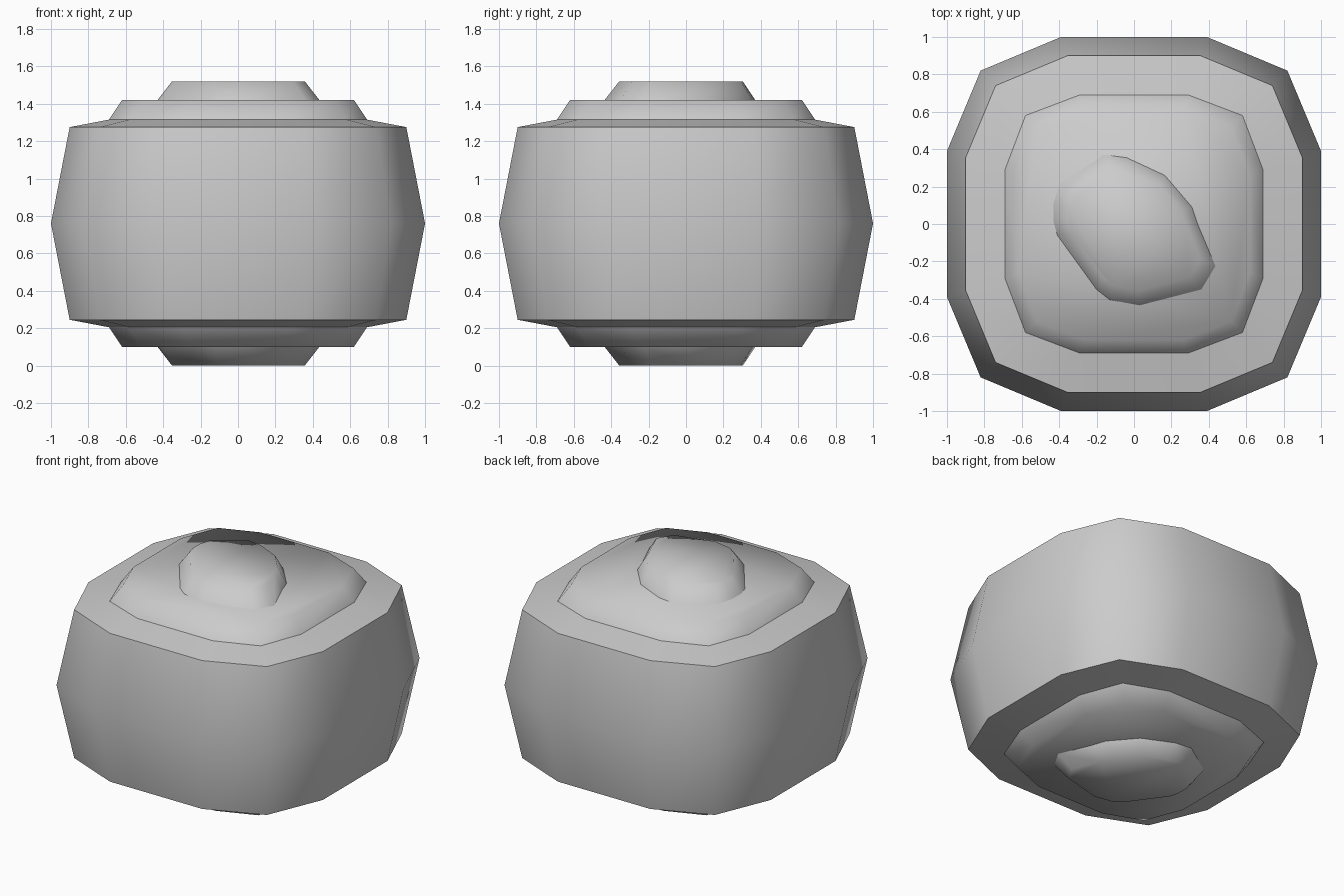
import bpy, bmesh, math

if "Cube" in bpy.data.objects:
    bpy.data.objects.remove(bpy.data.objects["Cube"])

MID = 0.76  # mirror height of the whole model


def rounded_square(a, b, c):
    """12-sided outline: half width a, flat half length b, corner point c."""
    quarter = [(a, -b), (a, b), (c, c)]
    pts = []
    for k in range(4):
        for x, y in quarter:
            for _ in range(k):
                x, y = -y, x
            pts.append((x, y))
    return pts


def loft(name, rings, cap, angle):
    """Join (outline, z) rings with quads, optionally closing the last one."""
    bm = bmesh.new()
    loops = [[bm.verts.new((x, y, z)) for x, y in pts] for pts, z in rings]
    for lo, hi in zip(loops, loops[1:]):
        n = len(lo)
        for i in range(n):
            j = (i + 1) % n
            bm.faces.new((lo[i], lo[j], hi[j], hi[i]))
    if cap:
        bm.faces.new(loops[-1])
    if rings[-1][1] < rings[0][1]:
        bmesh.ops.reverse_faces(bm, faces=bm.faces[:])
    mesh = bpy.data.meshes.new(name)
    bm.to_mesh(mesh)
    bm.free()
    obj = bpy.data.objects.new(name, mesh)
    bpy.context.collection.objects.link(obj)
    bpy.ops.object.select_all(action='DESELECT')
    obj.select_set(True)
    bpy.context.view_layer.objects.active = obj
    bpy.ops.object.shade_smooth_by_angle(angle=math.radians(angle))


# Outlines
belly = rounded_square(1.0, 0.39, 0.82)
rim = rounded_square(0.90, 0.355, 0.74)
step_base = rounded_square(0.69, 0.29, 0.58)
step_top = rounded_square(0.62, 0.26, 0.52)
knob_base = [(-0.43, 0.01), (-0.41, -0.06), (-0.20, -0.35), (-0.13, -0.405),
             (0.03, -0.435), (0.36, -0.35), (0.435, -0.225), (0.34, 0.0),
             (0.31, 0.09), (0.165, 0.26), (-0.04, 0.355), (-0.16, 0.37),
             (-0.40, 0.21), (-0.43, 0.11)]
knob_top = [(x * 0.82, y * 0.82) for x, y in knob_base]

# Main body with shallow sloping shoulders
loft("body", [(step_base, MID - 0.555), (rim, MID - 0.515), (belly, MID),
              (rim, MID + 0.515), (step_base, MID + 0.555)], False, 50)

# Raised step and irregular knob, mirrored above and below
for side, s in (("top", 1), ("bottom", -1)):
    loft(side + "_step", [(step_base, MID + s * 0.555),
                          (step_top, MID + s * 0.66)], True, 80)
    loft(side + "_knob", [(knob_base, MID + s * 0.66),
                          (knob_top, MID + s * 0.76)], True, 80)
